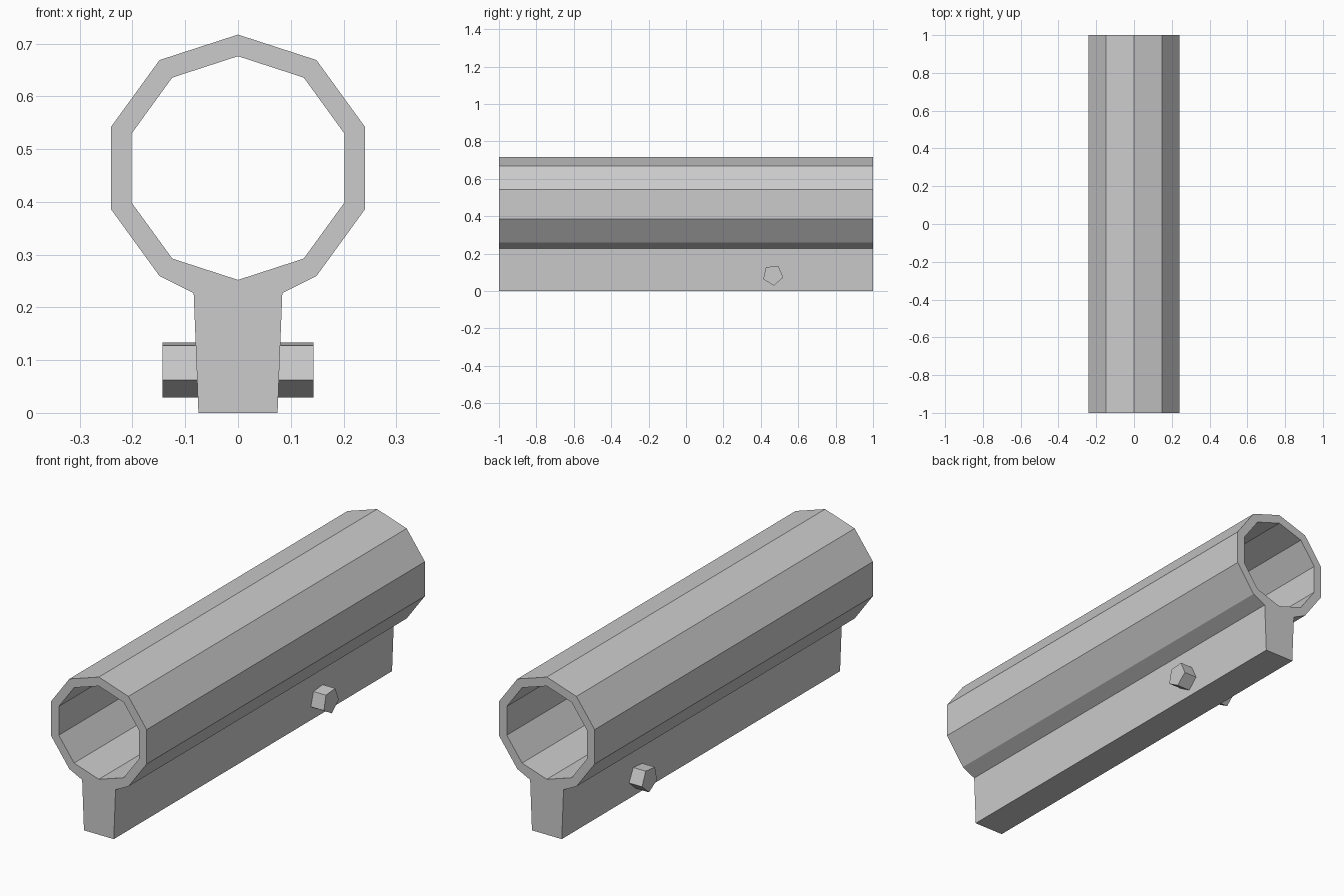
import bpy, bmesh
from math import sin, cos, radians

cube = bpy.data.objects.get("Cube")
if cube:
    bpy.data.objects.remove(cube, do_unlink=True)

grey = bpy.data.materials.new("plain grey")
grey.use_nodes = True
grey.diffuse_color = (0.6, 0.6, 0.6, 1)
grey.node_tree.nodes["Principled BSDF"].inputs["Base Color"].default_value = (0.6, 0.6, 0.6, 1)


def ring(count, radius, centre, start):
    """Points of a regular polygon, counter-clockwise from the start angle."""
    return [(centre[0] + radius * cos(radians(start + i * 360 / count)),
             centre[1] + radius * sin(radians(start + i * 360 / count)))
            for i in range(count)]


def finish(bm, name):
    bmesh.ops.recalc_face_normals(bm, faces=bm.faces)
    mesh = bpy.data.meshes.new(name)
    bm.to_mesh(mesh)
    bm.free()
    mesh.materials.append(grey)
    obj = bpy.data.objects.new(name, mesh)
    bpy.context.collection.objects.link(obj)
    return obj


# Ten-sided tube with the mounting rail merged into its underside
CENTRE = (0, 0.464)
outer = ring(10, 0.253, CENTRE, -54)[:9]       # the lowest corner is inside the rail
inner = ring(10, 0.212, CENTRE, -54)
rail = [(-0.084, 0.227), (-0.075, 0), (0.075, 0), (0.084, 0.227)]

bm = bmesh.new()
ends = []
for y in (-1, 1):
    out = [bm.verts.new((x, y, z)) for x, z in outer + rail]
    hole = [bm.verts.new((x, y, z)) for x, z in inner]
    for i in range(8):
        bm.faces.new((out[i], out[i + 1], hole[i + 1], hole[i]))
    # rail end, drawn as halves of the neck and a foot so every face is convex
    bm.faces.new((out[8], out[9], hole[9], hole[8]))
    bm.faces.new((out[9], out[10], out[11], out[12], hole[9]))
    bm.faces.new((out[12], out[0], hole[0], hole[9]))
    ends.append((out, hole))
for front, back in zip(*ends):
    n = len(front)
    for i in range(n):
        j = (i + 1) % n
        bm.faces.new((front[i], front[j], back[j], back[i]))
finish(bm, "tube_with_rail")

# Five-sided cross pin through the rail
bm = bmesh.new()
loops = [[bm.verts.new((x, y, z)) for y, z in ring(5, 0.0565, (0.465, 0.085), -84.5)]
         for x in (-0.143, 0.143)]
for loop in loops:
    bm.faces.new(loop)
for i in range(5):
    j = (i + 1) % 5
    bm.faces.new((loops[0][i], loops[0][j], loops[1][j], loops[1][i]))
finish(bm, "cross_pin")
